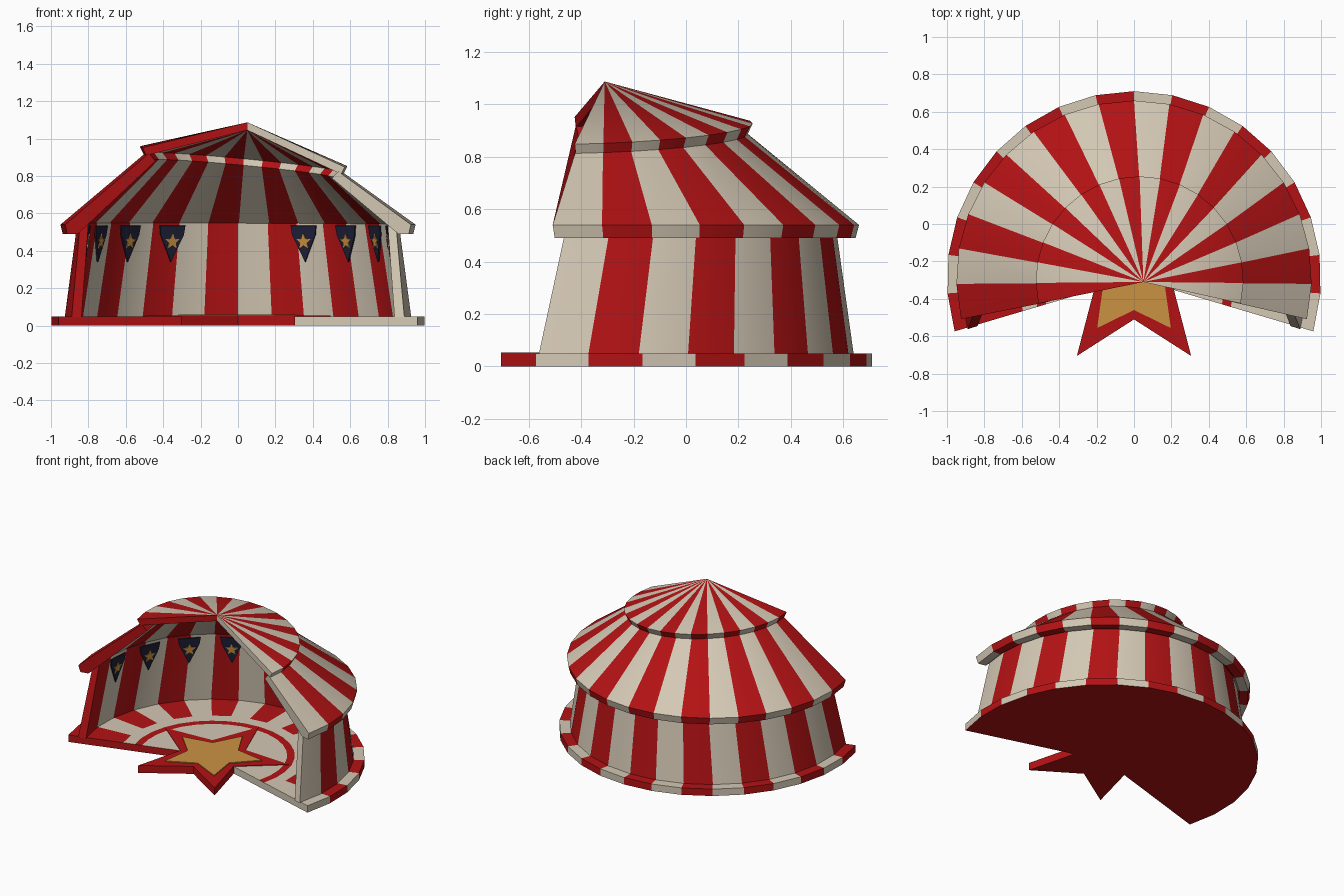
import bpy, bmesh, math
from mathutils import Vector

if "Cube" in bpy.data.objects:
    bpy.data.objects.remove(bpy.data.objects["Cube"])

def material(name, rgb):
    m = bpy.data.materials.new(name)
    m.diffuse_color = (*rgb, 1)
    m.use_nodes = True
    m.node_tree.nodes["Principled BSDF"].inputs["Base Color"].default_value = m.diffuse_color
    return m

RED = material("tent red", (0.45, 0.006, 0.007))
CREAM = material("canvas cream", (0.66, 0.58, 0.46))
GOLD = material("star gold", (0.60, 0.29, 0.055))
NAVY = material("pennant navy", (0.014, 0.015, 0.04))
N = 18            # stripes around the open fan
CY = -0.29        # fan centre

def finish(name, bm, mats, smooth=False):
    bmesh.ops.recalc_face_normals(bm, faces=bm.faces)
    me = bpy.data.meshes.new(name)
    bm.to_mesh(me)
    bm.free()
    for m in mats:
        me.materials.append(m)
    ob = bpy.data.objects.new(name, me)
    bpy.context.collection.objects.link(ob)
    if smooth:
        bpy.ops.object.select_all(action='DESELECT')
        ob.select_set(True)
        bpy.context.view_layer.objects.active = ob
        bpy.ops.object.shade_smooth_by_angle(angle=math.radians(25))
    return ob

def fan(name, profile, rule=None, smooth=False):
    """Sweep a closed profile of (radius, z, end angle, cx, cy, tilt) round the fan."""
    bm = bmesh.new()
    cache = {}
    def vert(p, i):
        r, z, end, cx, cy, tilt = p
        a = math.radians(-end + (180 + 2 * end) * i / N)
        x, y = cx + r * math.cos(a), cy + r * math.sin(a)
        z += tilt * (-0.096 * (x - 0.03) + 0.04 * (y + 0.3))
        key = (round(x, 5), round(y, 5), round(z, 5))
        if key not in cache:
            cache[key] = bm.verts.new(key)
        return cache[key]
    def face(vs, mat):
        vs = list(dict.fromkeys(vs))
        if len(vs) > 2:
            bm.faces.new(vs).material_index = mat
    k = len(profile)
    for i in range(N):
        for j in range(k):
            p, q = profile[j], profile[(j + 1) % k]
            mat = i % 2
            if rule and rule(j) is not None:
                mat = rule(j)
            face([vert(p, i), vert(q, i), vert(q, i + 1), vert(p, i + 1)], mat)
    face([vert(p, 0) for p in profile], 0)
    face([vert(p, N) for p in profile], 1)
    return finish(name, bm, [CREAM, RED], smooth)

def plate(name, pts, origin, u, v, n, thick, mat):
    """Extrude a flat outline lying in the u, v plane along n."""
    bm = bmesh.new()
    lo = [bm.verts.new(origin + u * a + v * b) for a, b in pts]
    hi = [bm.verts.new(w.co + n * thick) for w in lo]
    bm.faces.new(lo)
    bm.faces.new(hi)
    for i in range(len(pts)):
        j = (i + 1) % len(pts)
        bm.faces.new([lo[i], lo[j], hi[j], hi[i]])
    return finish(name, bm, [mat])

def star(R, r):
    return [((R, r)[i % 2] * math.sin(i * math.pi / 5),
             (R, r)[i % 2] * math.cos(i * math.pi / 5)) for i in range(10)]

# floor: cream disc, red ring, cream ring, striped rim, red underside
E = 16.5
fan("floor_base",
    [(r, z, E, 0, CY, 0) for r, z in
     [(0, .05), (.49, .05), (.54, .05), (.62, .05), (1, .05), (1, 0), (0, 0)]],
    rule=lambda j: {0: 0, 1: 1, 2: 0, 5: 1}.get(j))

# leaning wall, its opening narrows upward
fan("tent_wall",
    [(.93, .045, 17, 0, CY, 0), (.862, .53, 11.2, 0, CY, 0),
     (.815, .55, 11.2, 0, CY, 0), (.875, .045, 17, 0, CY, 0)], smooth=True)

# lower roof slab, its top ring follows the crooked cap
fan("lower_roof",
    [(.95, .54, 13.3, 0, CY, 0), (.52, .878, 13.3, .03, -.30, 1),
     (.485, .838, 13.3, .03, -.30, 1), (.88, .49, 13, 0, CY, 0),
     (.937, .49, 13, 0, CY, 0)], smooth=True)

# crooked cap
fan("roof_cap",
    [(0, 1.087, 13, .05, -.31, 0), (.555, .905, 13, .03, -.30, 1),
     (.535, .865, 13, .03, -.30, 1), (0, 1.045, 13, .05, -.31, 0)], smooth=True)

# entrance star
X, Y, Z = Vector((1, 0, 0)), Vector((0, 1, 0)), Vector((0, 0, 1))
plate("entrance_star", star(.52, .225), Vector((0, -.285, 0)), X, Y, Z, .054, RED)
plate("entrance_star_inlay", star(.335, .175), Vector((0, -.285, .054)), X, Y, Z, .006, GOLD)

# pennants hung inside the wall, four each side
FLAG = [(-.075, 0), (.075, 0), (.068, -.05), (0, -.195), (-.068, -.05)]
for side in (0, 1):
    for k, deg in enumerate((64, 44, 24, 4)):
        a = math.radians(180 - deg if side else deg)
        out = Vector((math.cos(a), math.sin(a), 0))
        u = Vector((-math.sin(a), math.cos(a), 0))
        v = (Z - out * 0.12).normalized()
        n = (-out - Z * 0.12).normalized()
        top = Vector((0, CY, .535)) + out * .803
        tag = f"{('right', 'left')[side]}_{k + 1}"
        plate("pennant_" + tag, FLAG, top, u, v, n, .009, NAVY)
        plate("pennant_star_" + tag, star(.045, .02), top + v * -.085 + n * .009,
              u, v, n, .006, GOLD)
